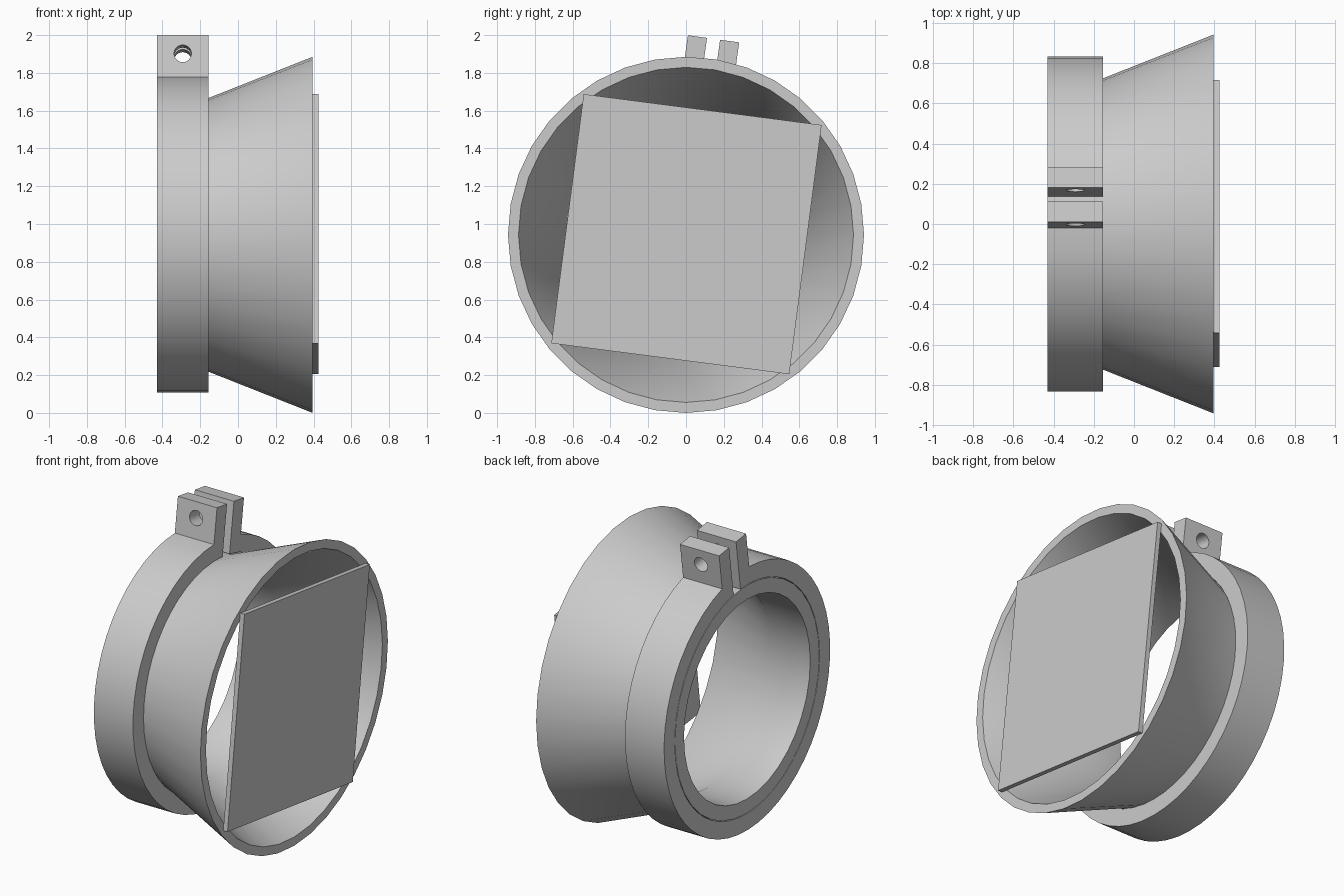
import bpy, bmesh
from math import sin, cos, asin, pi, radians, sqrt
from mathutils import Matrix, Vector

cube = bpy.data.objects.get("Cube")
if cube:
    bpy.data.objects.remove(cube)

AXIS_Z = 0.9425                 # height of the common axis, which runs along x
X0, X1, X2, X3 = -0.43, -0.155, 0.395, 0.425
CLAMP_TILT, PANEL_TILT = radians(-8), radians(-7.4)

grey = bpy.data.materials.new("plain_grey")
grey.use_nodes = True
grey.diffuse_color = (0.6, 0.6, 0.6, 1)
grey.node_tree.nodes["Principled BSDF"].inputs["Base Color"].default_value = (0.6, 0.6, 0.6, 1)


def make(name, bm, tilt=0.0, smooth=True):
    """Turn a bmesh built around the x axis into a finished object."""
    bmesh.ops.recalc_face_normals(bm, faces=bm.faces)
    place = Matrix.Translation((0, 0, AXIS_Z)) @ Matrix.Rotation(tilt, 4, "X")
    bmesh.ops.transform(bm, matrix=place, verts=bm.verts)
    mesh = bpy.data.meshes.new(name)
    bm.to_mesh(mesh)
    bm.free()
    mesh.materials.append(grey)
    obj = bpy.data.objects.new(name, mesh)
    bpy.context.collection.objects.link(obj)
    if smooth:
        smooth_sharp(obj)
    return obj


def smooth_sharp(obj):
    bpy.ops.object.select_all(action="DESELECT")
    obj.select_set(True)
    bpy.context.view_layer.objects.active = obj
    bpy.ops.object.shade_smooth_by_angle(angle=radians(30))


def lathe(name, profile, sides):
    """Revolve a closed (x, radius) profile around the x axis."""
    bm = bmesh.new()
    rings = []
    for i in range(sides):
        a = 2 * pi * i / sides
        rings.append([bm.verts.new((x, r * sin(a), r * cos(a))) for x, r in profile])
    n = len(profile)
    for i in range(sides):
        p, q = rings[i], rings[(i + 1) % sides]
        for j in range(n):
            k = (j + 1) % n
            bm.faces.new((p[j], p[k], q[k], q[j]))
    return make(name, bm)


# Flared hood: short inner tube opening into a cone
lathe("flared_hood", [(X0, 0.635), (X0, 0.725), (X1, 0.725), (X2, 0.9425),
                      (X2, 0.887), (X1, 0.635)], 36)

# Split clamp ring with two upright tabs, drawn as one outline and extruded
R_OUT, R_IN, TAB, GAP, TOP = 0.835, 0.728, 0.137, 0.035, 1.048


def arc(radius, half_width, steps=48):
    """Arc around the bottom, from +half_width to -half_width at the top."""
    start = asin(half_width / radius)
    span = 2 * pi - 2 * start
    angles = [start + span * i / steps for i in range(steps + 1)]
    return [(radius * sin(a), radius * cos(a)) for a in angles]


outline = [(TAB, TOP)] + arc(R_OUT, TAB) + [(-TAB, TOP), (-GAP, TOP)]
outline += arc(R_IN, GAP)[::-1] + [(GAP, TOP)]
bm = bmesh.new()
face = bm.faces.new([bm.verts.new((X0, y, z)) for y, z in outline])
out = bmesh.ops.extrude_face_region(bm, geom=[face])
moved = [v for v in out["geom"] if isinstance(v, bmesh.types.BMVert)]
bmesh.ops.translate(bm, verts=moved, vec=(X1 - X0, 0, 0))
clamp = make("clamp_ring", bm, CLAMP_TILT, smooth=False)

# Bolt hole through both tabs
bm = bmesh.new()
bmesh.ops.create_cone(bm, cap_ends=True, segments=24, radius1=0.046, radius2=0.046, depth=0.6,
                      matrix=Matrix.Translation(((X0 + X1) / 2, 0, 0.95)) @ Matrix.Rotation(pi / 2, 4, "X"))
cutter = make("bolt_hole_cutter", bm, CLAMP_TILT, smooth=False)
cutter.hide_render = True
cut = clamp.modifiers.new("bolt_hole", "BOOLEAN")
cut.operation, cut.solver, cut.object = "DIFFERENCE", "EXACT", cutter
bpy.context.view_layer.objects.active = clamp
clamp.select_set(True)
bpy.ops.object.modifier_apply(modifier=cut.name)
bpy.data.objects.remove(cutter)
smooth_sharp(clamp)

# Flat rectangular panel across the wide mouth
bm = bmesh.new()
bmesh.ops.create_cube(bm, size=1)
bmesh.ops.scale(bm, verts=bm.verts, vec=(X3 - X2, 1.27, 1.33))
bmesh.ops.translate(bm, verts=bm.verts, vec=((X2 + X3) / 2, 0.002, 0.004))
make("front_panel", bm, PANEL_TILT, smooth=False)
